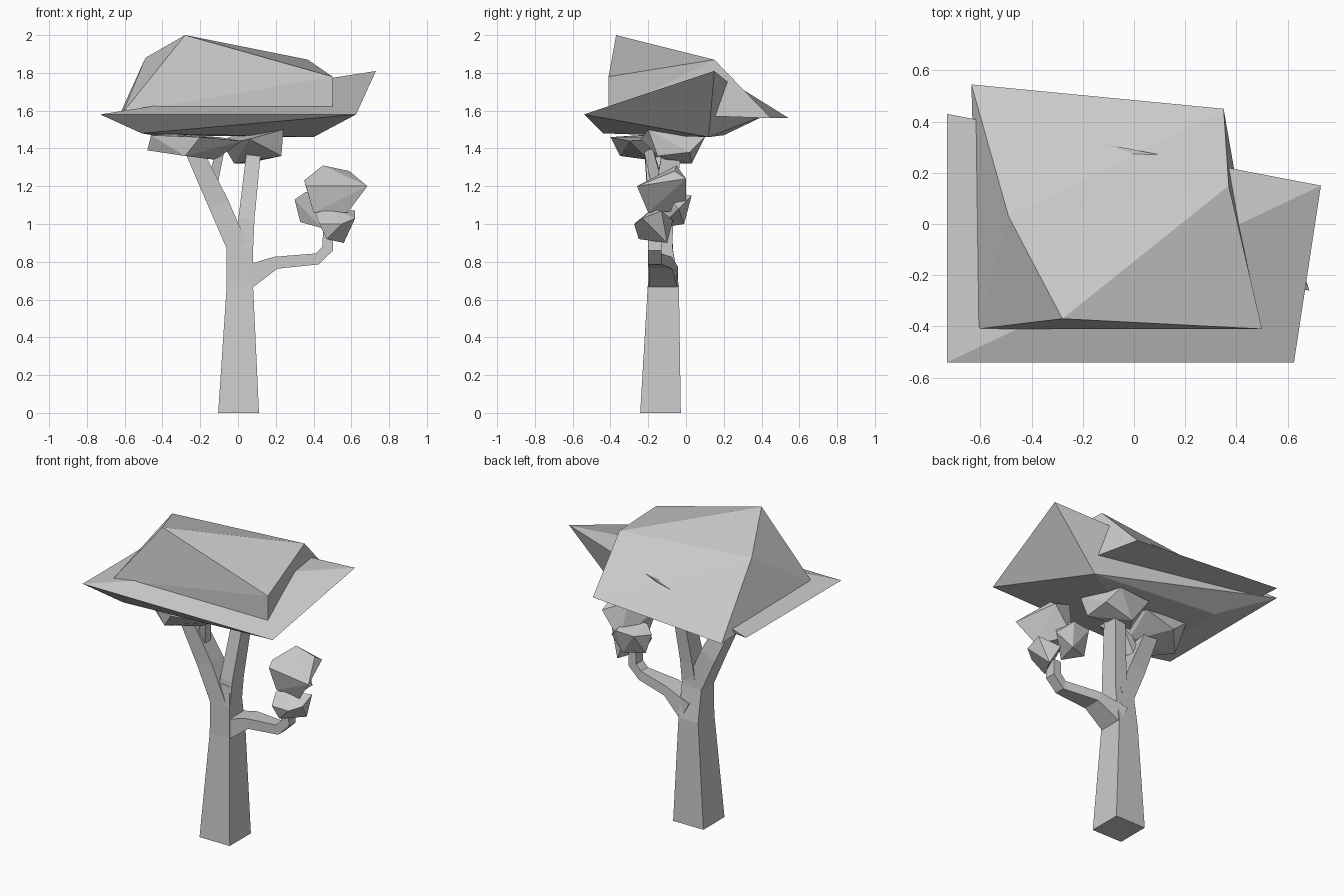
import bpy
import bmesh
from mathutils import Vector

cube = bpy.data.objects.get("Cube")
if cube:
    bpy.data.objects.remove(cube, do_unlink=True)

GREY = (0.6, 0.6, 0.6, 1.0)
mat = bpy.data.materials.new("plain_grey")
mat.use_nodes = True
mat.diffuse_color = GREY
mat.node_tree.nodes["Principled BSDF"].inputs["Base Color"].default_value = GREY


def finish(name, bm):
    bmesh.ops.recalc_face_normals(bm, faces=bm.faces)
    mesh = bpy.data.meshes.new(name)
    bm.to_mesh(mesh)
    bm.free()
    mesh.materials.append(mat)
    obj = bpy.data.objects.new(name, mesh)
    bpy.context.collection.objects.link(obj)
    return obj


def clump(name, points):
    """Faceted leaf mass: the hull of a few corner points."""
    bm = bmesh.new()
    for p in points:
        bm.verts.new(p)
    hull = bmesh.ops.convex_hull(bm, input=bm.verts)
    loose = {g for g in hull["geom_interior"] + hull["geom_unused"]
             if isinstance(g, bmesh.types.BMVert)}
    bmesh.ops.delete(bm, geom=list(loose), context="VERTS")
    return finish(name, bm)


def faceted(name, corners, faces):
    """Solid from named corners, for shapes with a valley fold."""
    bm = bmesh.new()
    verts = {key: bm.verts.new(p) for key, p in corners.items()}
    for face in faces.split():
        bm.faces.new([verts[key] for key in face])
    return finish(name, bm)


def limb(name, stations):
    """Four-sided tapered limb; stations are (centre, width, depth)."""
    bm = bmesh.new()
    pts = [Vector(s[0]) for s in stations]
    rings = []
    for i, (c, w, d) in enumerate(stations):
        t = pts[min(i + 1, len(pts) - 1)] - pts[max(i - 1, 0)]
        if i == 0 and name == "trunk":
            t = Vector((0, 0, 1))
        side = Vector((0, 1, 0)).cross(t).normalized() * w / 2
        deep = Vector((0, d / 2, 0))
        rings.append([bm.verts.new(pts[i] + side * a + deep * b)
                      for a, b in ((-1, -1), (1, -1), (1, 1), (-1, 1))])
    for lo, hi in zip(rings, rings[1:]):
        for k in range(4):
            n = (k + 1) % 4
            bm.faces.new((lo[k], lo[n], hi[n], hi[k]))
    bm.faces.new(rings[0][::-1])
    bm.faces.new(rings[-1])
    return finish(name, bm)


# Trunk and its limbs
limb("trunk", [((.003, -.135, 0), .216, .215), ((.01, -.12, .67), .14, .165),
               ((.01, -.135, .87), .14, .13), ((.025, -.135, 1.0), .1, .11)])
limb("right_fork", [((0, -.135, .87), .11, .13), ((-.1, -.14, 1.1), .11, .12),
                    ((-.24, -.17, 1.4), .09, .1)])
limb("left_fork", [((.03, -.135, .87), .1, .12), ((.045, -.125, 1.03), .085, .12),
                   ((.085, -.075, 1.4), .075, .1)])
limb("twig", [((-.14, -.15, 1.2), .06, .06), ((-.09, -.2, 1.4), .04, .05)])
limb("side_branch", [((.04, -.12, .715), .13, .155), ((.2, -.135, .795), .065, .12),
                     ((.42, -.165, .815), .06, .07), ((.475, -.165, .87), .06, .07),
                     ((.475, -.165, .96), .05, .07)])

# Main canopy: broad tilted skirt with a dome set on it
clump("canopy_skirt", [(-.73, -.54, 1.58), (.625, -.54, 1.58), (.73, .15, 1.81),
                       (-.73, .43, 1.58), (-.51, -.44, 1.48), (-.45, .2, 1.47),
                       (.4, .12, 1.46)])
faceted("canopy_dome",
        {"p": (-.28, -.37, 2), "r": (.37, .15, 1.87), "s": (-.49, .03, 1.88),
         "l": (-.61, -.41, 1.59), "q": (.5, -.41, 1.78), "u": (.5, -.41, 1.59),
         "b": (.35, .45, 1.56), "a": (-.635, .545, 1.56)},
        "prs rbs sba pls lsa plq luq pqr rqu rub lau aub")

# Leaf clumps where the forks meet the canopy
clump("right_under_leaves", [(-.48, -.2, 1.39), (-.46, -.25, 1.47), (-.28, -.35, 1.36),
                             (-.12, -.2, 1.34), (-.2, -.4, 1.46), (.02, -.3, 1.44),
                             (-.3, 0, 1.4), (-.1, 0, 1.46), (-.4, 0, 1.48)])
clump("left_under_leaves", [(-.02, -.06, 1.32), (.23, -.15, 1.36), (.24, -.2, 1.5),
                            (.23, .02, 1.38), (.04, .03, 1.32), (-.08, -.15, 1.42),
                            (.06, -.24, 1.45), (.18, .1, 1.46), (-.05, .08, 1.46)])

# Small leaf clumps on the side branch
clump("upper_leaves", [(.35, -.15, 1.23), (.45, -.05, 1.31), (.59, -.06, 1.28),
                       (.685, -.26, 1.2), (.36, -.2, 1.2), (.58, -.2, 1.06),
                       (.4, -.18, 1.06), (.6, 0, 1.24), (.47, 0, 1.07)])
clump("inner_leaves", [(.3, -.08, 1.13), (.36, -.12, 1.17), (.33, -.06, 1.01),
                       (.44, -.14, .98), (.48, .03, 1.15), (.36, .02, 1.14),
                       (.46, -.01, 1.0), (.56, -.04, 1.08), (.5, -.12, 1.18)])
clump("lower_leaves", [(.41, -.2, 1.06), (.62, -.13, 1.07), (.62, -.23, 1.03),
                       (.56, -.1, .9), (.47, -.25, .92), (.43, -.27, 1.0),
                       (.55, -.275, 1.0), (.5, -.07, 1.02), (.5, -.18, 1.08)])
